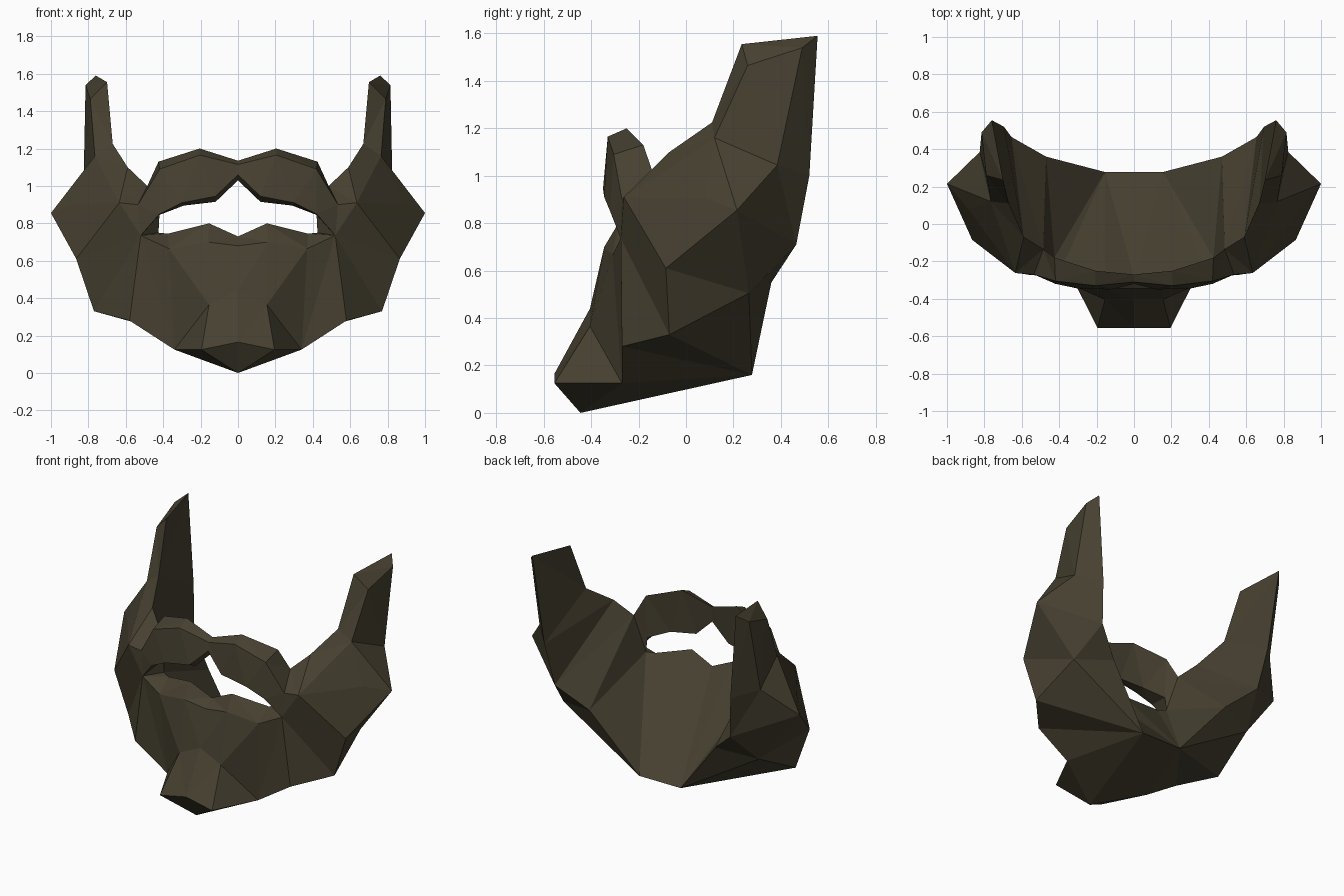
import bpy, bmesh

if "Cube" in bpy.data.objects:
    bpy.data.objects.remove(bpy.data.objects["Cube"])

# Left-half landmarks, grouped by area; the other half is mirrored over x = 0
SIDEBURN = dict(
    tip=(.76, .555, 1.59), tip_in=(.70, .235, 1.555), tip_fr=(.79, .26, 1.465), tip_out=(.815, .49, 1.54),
    root_in=(.67, .11, 1.225), root_fr=(.765, .12, 1.16), root_out=(.825, .385, 1.045), root_bk=(.695, .52, 1.0))
CHEEK = dict(
    bulge=(1.0, .215, .855), brow=(.885, .08, .905), apple=(.635, -.262, .91), rim1=(.59, -.07, 1.10),
    rim2=(.485, -.135, 1.0), side=(.865, -.085, .61), back2=(.655, .465, .71), back1=(.47, .36, .55))
JAW = dict(
    jaw=(.77, -.07, .33), jaw_fr=(.58, -.27, .28), jaw_low=(.34, -.27, .125), jaw_bk=(.73, .265, .505),
    neck=(.155, .278, .16), goat=(.195, -.555, .125), goat_top=(.155, -.405, .365),
    goat_mid=(0, -.555, .165), goat_tip=(0, -.445, 0), chin=(0, -.405, .44))
LIP = dict(
    lip0=(0, -.345, .68), lip1=(.16, -.345, .70), lip2=(.37, -.31, .665), corner=(.52, -.275, .735),
    in0=(0, -.28, .73), in1=(.155, -.285, .80), in2=(.375, -.21, .745), in3=(.425, -.18, .75))
MOUSTACHE = dict(
    top0=(0, -.27, 1.135), top1=(.205, -.25, 1.20), top2=(.425, -.18, 1.13),
    fr0=(0, -.31, 1.115), fr1=(.205, -.33, 1.165), fr2=(.42, -.305, 1.09), end=(.535, -.27, .90),
    low0=(0, -.32, 1.06), low1=(.12, -.35, .945), low2=(.30, -.345, .91), low3=(.42, -.32, .85),
    bk0=(0, -.28, 1.03), bk1=(.12, -.28, .915), bk2=(.29, -.25, .895), bk3=(.42, -.19, .845))

points = {**SIDEBURN, **CHEEK, **JAW, **LIP, **MOUSTACHE}
bm = bmesh.new()
left = {n: bm.verts.new(p) for n, p in points.items()}
right = {n: left[n] if p[0] == 0 else bm.verts.new((-p[0], p[1], p[2])) for n, p in points.items()}


def skin(*faces):
    """Add each face, named by its landmarks, on both halves."""
    for face in faces:
        names = face.split()
        bm.faces.new([left[n] for n in names])
        bm.faces.new([right[n] for n in reversed(names)])


def strip(a, b, count):
    """Bridge two numbered rows of landmarks with quads."""
    for i in range(count):
        skin(f"{a}{i} {a}{i + 1} {b}{i + 1} {b}{i}")


# Sideburn
skin("tip tip_in tip_fr tip_out", "tip_in root_in root_fr tip_fr")
skin("tip_out tip_fr root_fr root_out", "tip tip_out root_out root_bk")
skin("root_in tip_in tip root_bk", "root_fr brow bulge", "root_fr bulge root_out")

# Cheek
skin("root_in rim1 root_fr", "apple root_fr rim1", "apple rim1 rim2")
skin("apple brow root_fr", "apple side brow", "side bulge brow")
skin("root_out bulge back2 root_bk", "bulge side jaw_bk", "bulge jaw_bk back2")

# Jaw
skin("jaw_bk back1 back2", "side jaw jaw_bk", "jaw neck jaw_bk", "jaw_fr neck jaw")
skin("jaw_fr jaw_low neck", "jaw_bk neck back1", "apple corner side", "corner jaw side")
skin("corner jaw_fr jaw", "corner jaw_low jaw_fr", "lip2 jaw_low corner")

# Chin and goatee
skin("lip2 goat_top jaw_low", "lip1 goat_top lip2", "lip0 chin goat_top lip1")
skin("chin goat_top goat goat_mid", "goat_top jaw_low goat", "goat jaw_low goat_tip")
skin("goat goat_tip goat_mid", "goat_tip jaw_low neck")

# Lower lip edge
strip("lip", "in", 2)
skin("lip2 corner in3 in2")

# Inner wall
skin("in0 in1 neck", "in1 in2 neck", "in2 in3 neck", "in3 back1 neck")
skin("in3 rim2 back1", "rim2 rim1 back2 back1", "rim1 root_in root_bk back2")

# Moustache
strip("top", "fr", 2)
strip("fr", "low", 2)
strip("low", "bk", 3)
strip("top", "bk", 1)
skin("top2 rim2 end fr2", "rim2 apple end", "end apple corner", "fr2 end low3 low2")
skin("end corner low3", "low3 corner in3 bk3")
skin("top1 top2 bk2 bk1", "top2 bk3 bk2", "top2 rim2 in3 bk3")

# Centre faces: underside of the chin and inner wall
for n in ("goat_tip", "in0"):
    bm.faces.new([left[n], left["neck"], right["neck"]])

# Flat facets throughout
bmesh.ops.triangulate(bm, faces=bm.faces[:], quad_method='SHORT_EDGE')
bmesh.ops.recalc_face_normals(bm, faces=bm.faces[:])

mesh = bpy.data.meshes.new("beard")
bm.to_mesh(mesh)
bm.free()
hair = bpy.data.materials.new("dark olive brown")
hair.diffuse_color = (.062, .052, .030, 1)
hair.use_nodes = True
hair.node_tree.nodes["Principled BSDF"].inputs["Base Color"].default_value = hair.diffuse_color
mesh.materials.append(hair)
bpy.context.collection.objects.link(bpy.data.objects.new("beard", mesh))
